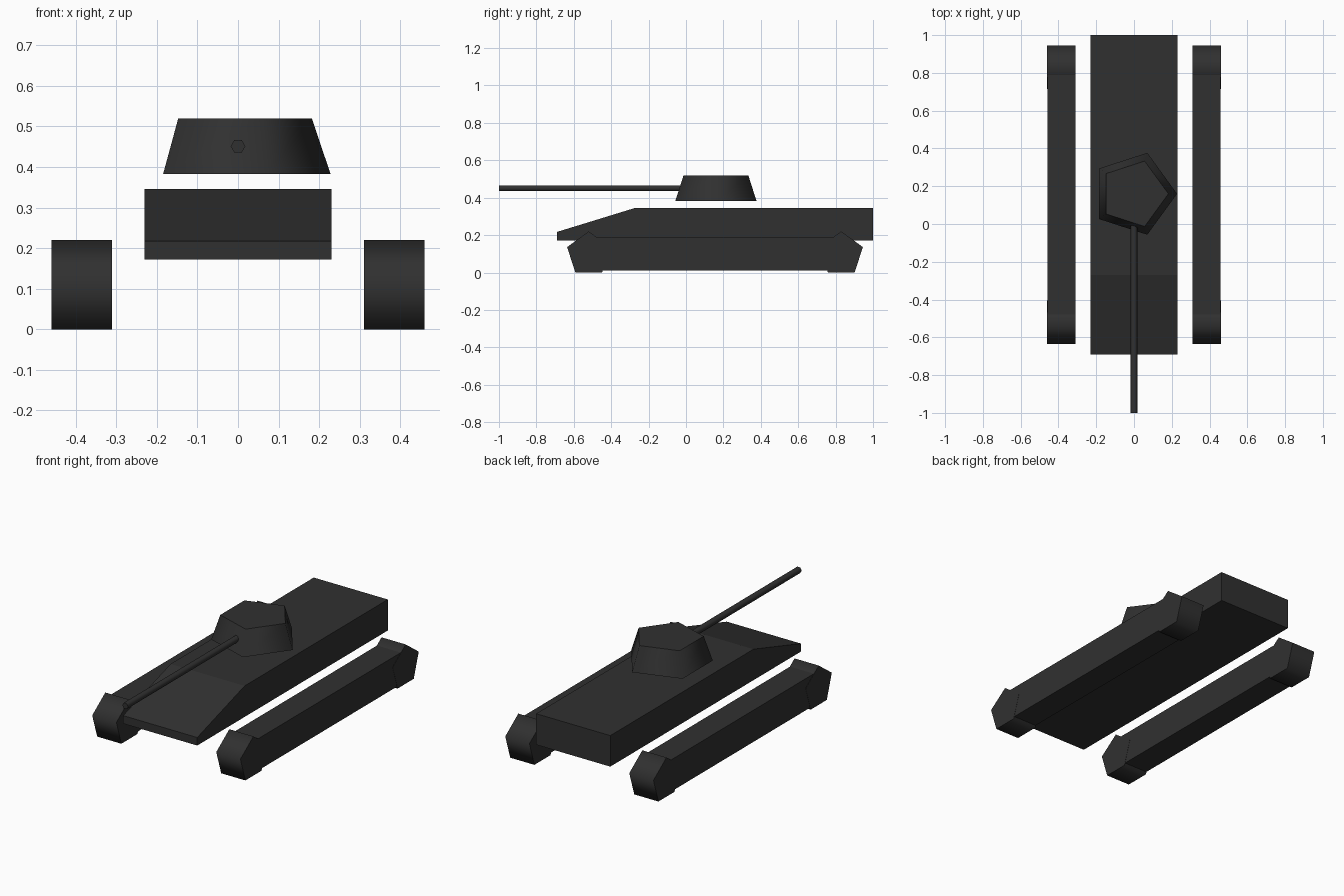
import bpy, bmesh
from math import pi, cos, sin, radians

cube = bpy.data.objects.get("Cube")
if cube:
    bpy.data.objects.remove(cube, do_unlink=True)

# Single dark paint
paint = bpy.data.materials.new("dark_grey_paint")
paint.use_nodes = True
paint.diffuse_color = (0.03, 0.03, 0.03, 1)
paint.node_tree.nodes["Principled BSDF"].inputs["Base Color"].default_value = (0.03, 0.03, 0.03, 1)


def ngon(sides, radius, start=0.0, cx=0.0, cy=0.0):
    """Corners of a regular polygon."""
    angles = [start + 2 * pi * i / sides for i in range(sides)]
    return [(cx + radius * cos(a), cy + radius * sin(a)) for a in angles]


def loft(name, first, second, smooth=False):
    """Closed solid between two matching rings of 3D points."""
    bm = bmesh.new()
    a = [bm.verts.new(p) for p in first]
    b = [bm.verts.new(p) for p in second]
    bm.faces.new(a)
    bm.faces.new(b)
    for i in range(len(a)):
        j = (i + 1) % len(a)
        bm.faces.new((a[i], a[j], b[j], b[i]))
    bmesh.ops.recalc_face_normals(bm, faces=bm.faces)
    mesh = bpy.data.meshes.new(name)
    bm.to_mesh(mesh)
    bm.free()
    mesh.materials.append(paint)
    obj = bpy.data.objects.new(name, mesh)
    bpy.context.collection.objects.link(obj)
    if smooth:
        bpy.ops.object.select_all(action='DESELECT')
        obj.select_set(True)
        bpy.context.view_layer.objects.active = obj
        bpy.ops.object.shade_smooth_by_angle(angle=radians(73))
    return obj


def across(name, profile, x0, x1, smooth=False):
    """Extrude a side profile (y, z) from x0 to x1."""
    return loft(name, [(x0, y, z) for y, z in profile],
                [(x1, y, z) for y, z in profile], smooth)


# Hull with sloped nose
across("hull", [(-0.69, 0.172), (-0.69, 0.217), (-0.27, 0.346),
                (1.0, 0.346), (1.0, 0.172)], -0.23, 0.23)

# Five-sided tapered turret
loft("turret",
     [(x, y, 0.383) for x, y in ngon(5, 0.228, cy=0.16)],
     [(x, y, 0.52) for x, y in ngon(5, 0.182, cy=0.16)], True)

# Six-sided gun barrel
ring = ngon(6, 0.018, cy=0.451)
loft("gun_barrel", [(x, -1.0, z) for x, z in ring],
     [(x, 0.05, z) for x, z in ring], True)

# Tracks: a long block with a five-sided roller at each end
for side, s in (("left", 1), ("right", -1)):
    inner, outer = s * 0.31, s * 0.46
    across(side + "_track_body", [(-0.52, 0.012), (-0.52, 0.19),
                                  (0.83, 0.19), (0.83, 0.012)],
           inner + s * 0.001, outer - s * 0.001)
    for end, y in (("front", -0.52), ("rear", 0.83)):
        across(f"{side}_{end}_roller", ngon(5, 0.1216, pi / 2, y, 0.0984),
               inner, outer, True)
